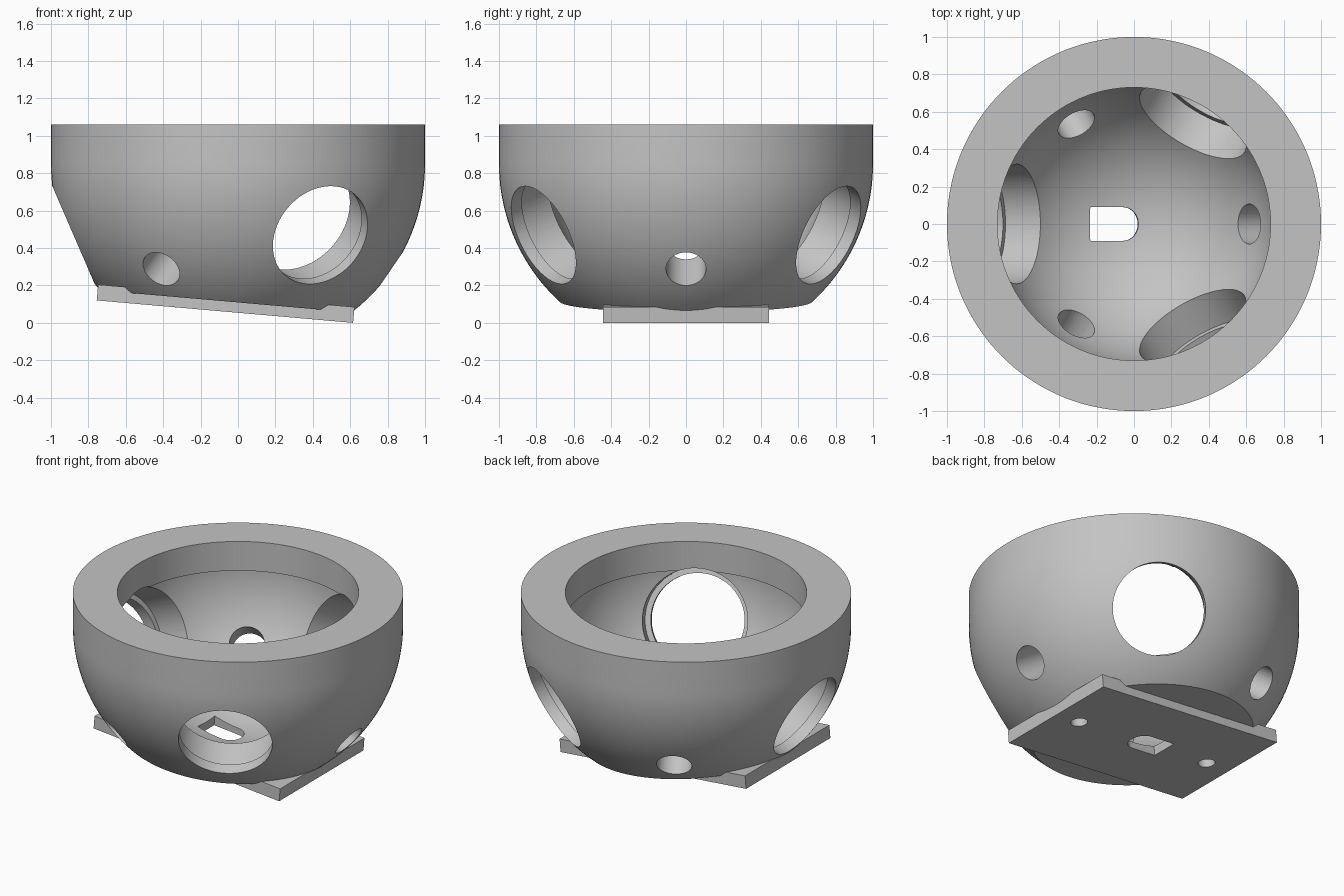
import bpy, bmesh
from math import sin, cos, pi, radians
from mathutils import Vector, Matrix

cube = bpy.data.objects.get("Cube")
if cube:
    bpy.data.objects.remove(cube, do_unlink=True)

CENTRE = Vector((0, 0, 0.85))
OUTER, INNER, LIP, TOP = 1.0, 0.755, 0.73, 1.06

grey = bpy.data.materials.new("plain_grey")
grey.use_nodes = True
grey.diffuse_color = (0.55, 0.55, 0.55, 1)
grey.node_tree.nodes["Principled BSDF"].inputs["Base Color"].default_value = (0.55, 0.55, 0.55, 1)


def add_object(name, bm, matrix=Matrix()):
    bmesh.ops.recalc_face_normals(bm, faces=bm.faces)
    mesh = bpy.data.meshes.new(name)
    bm.to_mesh(mesh)
    bm.free()
    mesh.transform(matrix)
    mesh.materials.append(grey)
    obj = bpy.data.objects.new(name, mesh)
    bpy.context.collection.objects.link(obj)
    return obj


def lathe(name, profile, steps=144):
    """Closed solid of revolution; the profile starts and ends on the axis."""
    bm = bmesh.new()
    rings = []
    for r, z in profile:
        count = steps if r > 1e-6 else 1
        rings.append([bm.verts.new((r * cos(2 * pi * i / steps), r * sin(2 * pi * i / steps), z))
                      for i in range(count)])
    for a, b in zip(rings, rings[1:]):
        for i in range(steps):
            j = (i + 1) % steps
            corners = [a[i % len(a)], a[j % len(a)], b[j % len(b)], b[i % len(b)]]
            bm.faces.new(list(dict.fromkeys(corners)))
    return add_object(name, bm)


def prism(name, outline, low, high, matrix):
    bm = bmesh.new()
    face = bm.faces.new([bm.verts.new((x, y, low)) for x, y in outline])
    top = bmesh.ops.extrude_face_region(bm, geom=[face])["geom"]
    bmesh.ops.translate(bm, verts=[v for v in top if isinstance(v, bmesh.types.BMVert)],
                        vec=(0, 0, high - low))
    return add_object(name, bm, matrix)


def circle(r, x=0, steps=64):
    return [(x + r * cos(2 * pi * i / steps), r * sin(2 * pi * i / steps)) for i in range(steps)]


def rectangle(x, y):
    return [(-x, -y), (x, -y), (x, y), (-x, y)]


def combine(target, tool, operation="DIFFERENCE"):
    mod = target.modifiers.new(tool.name, "BOOLEAN")
    mod.operation, mod.solver, mod.object = operation, "EXACT", tool
    bpy.ops.object.select_all(action="DESELECT")
    bpy.context.view_layer.objects.active = target
    target.select_set(True)
    bpy.ops.object.modifier_apply(modifier=mod.name)
    bpy.data.objects.remove(tool, do_unlink=True)


def arc(radius, end, steps=40):
    """Lower sphere profile from the pole up to the polar angle end."""
    return [(radius * sin(end * i / steps), CENTRE.z - radius * cos(end * i / steps))
            for i in range(steps + 1)]


# Solid outer bowl: hemisphere running into a straight rim
bowl = lathe("bowl_with_mounting_plate", arc(OUTER, pi / 2) + [(OUTER, TOP), (0, TOP)])

# Tilted flat base and rectangular mounting plate
tilt = Matrix.Translation((-0.07, 0, 0.06)) @ Matrix.Rotation(radians(5), 4, "Y")
combine(bowl, prism("base_cutter", rectangle(2, 2), -1, 0.055, tilt))
combine(bowl, prism("plate", rectangle(0.688, 0.445), 0, 0.085, tilt), "UNION")

# Spherical cavity with a slightly narrower lip
combine(bowl, lathe("cavity", arc(INNER, pi / 2 + 0.02) + [(LIP, 0.865), (LIP, 1.3), (0, 1.3)]))


# Radial ports: three large stepped ones and three small plain ones
def port(azimuth, elevation, radius, start, end):
    a, e = radians(azimuth), radians(elevation)
    axis = Vector((cos(a) * cos(e), sin(a) * cos(e), sin(e)))
    place = Matrix.Translation(CENTRE) @ axis.to_track_quat("Z", "Y").to_matrix().to_4x4()
    combine(bowl, prism("port_cutter", circle(radius), start, end, place))


for azimuth in (60, 180, 300):
    port(azimuth, -23.4, 0.285, 0.4, 1.3)
    port(azimuth, -23.4, 0.32, 0.35, 0.887)
    port(azimuth + 60, -34.4, 0.107, 0.5, 1.3)

# Round-ended slot through the floor
slot = [(-0.17, 0.09), (-0.17, -0.09)]
slot += [(0.01 + 0.08 * cos(t), 0.09 * sin(t)) for t in (pi * (i / 16 - 0.5) for i in range(17))]
combine(bowl, prism("slot_cutter", slot, -0.1, 0.4, tilt))

# Blind screw holes under the plate
for x in (-0.505, 0.505):
    combine(bowl, prism("screw_cutter", circle(0.052, x, 32), -0.1, 0.1, tilt))

bpy.ops.object.select_all(action="DESELECT")
bpy.context.view_layer.objects.active = bowl
bowl.select_set(True)
bpy.ops.object.shade_smooth_by_angle(angle=radians(25))
